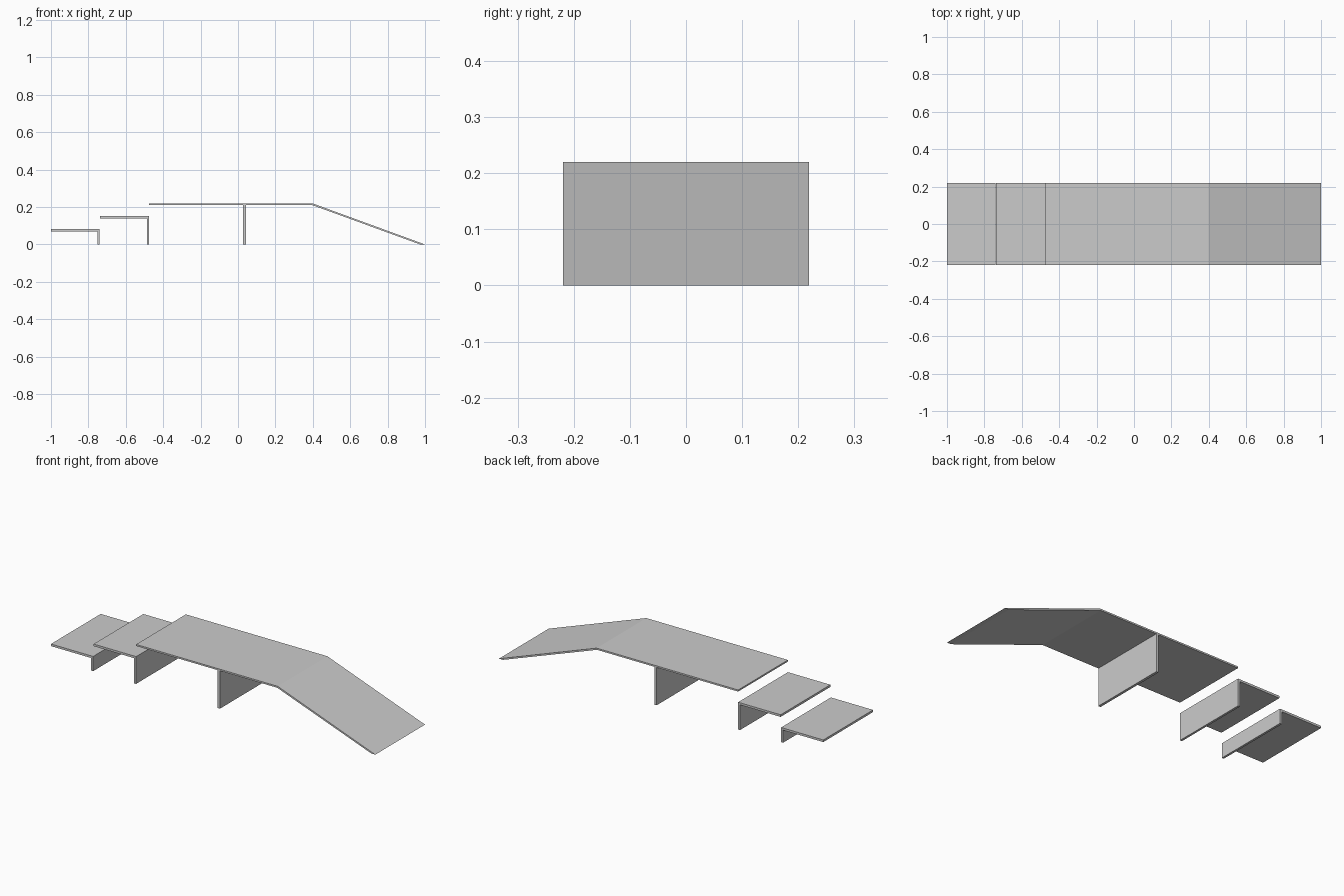
import bpy
import bmesh

HALF_WIDTH = 0.219

cube = bpy.data.objects.get("Cube")
if cube:
    bpy.data.objects.remove(cube, do_unlink=True)

grey = bpy.data.materials.new("plain grey")
grey.use_nodes = True
colour = (0.6, 0.6, 0.6, 1)
grey.diffuse_color = colour
grey.node_tree.nodes["Principled BSDF"].inputs["Base Color"].default_value = colour


def extrude_profile(name, profile):
    """Extrude an (x, z) outline across the full width."""
    bm = bmesh.new()
    face = bm.faces.new([bm.verts.new((x, -HALF_WIDTH, z)) for x, z in profile])
    new = bmesh.ops.extrude_face_region(bm, geom=[face])["geom"]
    verts = [v for v in new if isinstance(v, bmesh.types.BMVert)]
    bmesh.ops.translate(bm, verts=verts, vec=(0, 2 * HALF_WIDTH, 0))
    bmesh.ops.recalc_face_normals(bm, faces=bm.faces)
    mesh = bpy.data.meshes.new(name)
    bm.to_mesh(mesh)
    bm.free()
    mesh.materials.append(grey)
    obj = bpy.data.objects.new(name, mesh)
    bpy.context.collection.objects.link(obj)
    return obj


# Two steps: a tread with a support under its inner edge
T = 0.012
for name, x0, x1, top in (("lower_step", -1.0, -0.74, 0.082),
                          ("upper_step", -0.737, -0.475, 0.152)):
    extrude_profile(name, [(x0, top - T), (x1 - T, top - T), (x1 - T, 0),
                           (x1, 0), (x1, top), (x0, top)])

# Flat deck running down into a ramp
D = 0.009
TOP = 0.22
extrude_profile("deck_and_ramp", [(-0.475, TOP - D), (0.395, TOP - D), (0.975, 0),
                                  (1.0, 0), (0.398, TOP), (-0.475, TOP)])

# Support wall below the deck
extrude_profile("deck_support", [(0.028, 0), (0.042, 0),
                                 (0.042, TOP - D), (0.028, TOP - D)])
